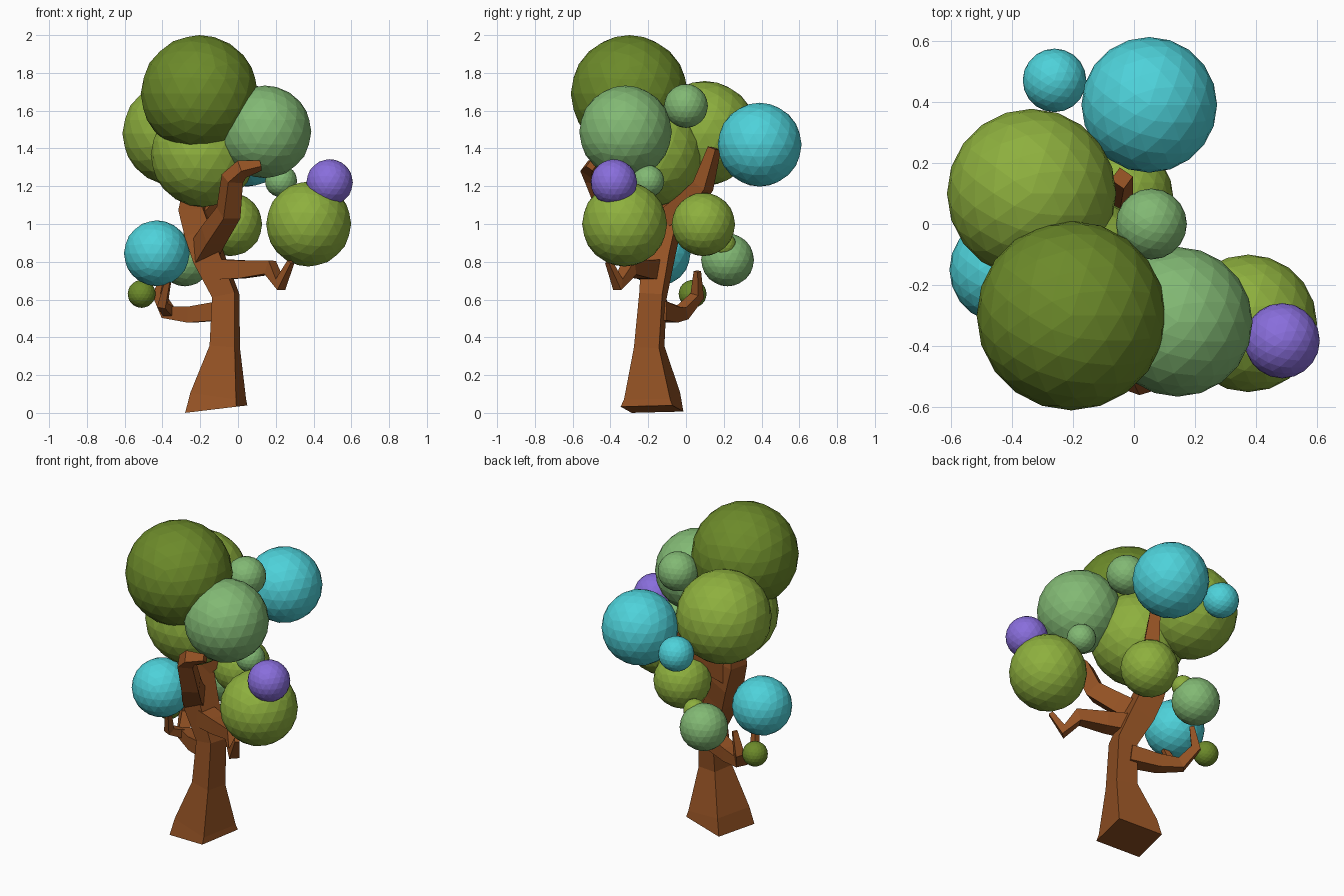
import bpy, bmesh, math
from mathutils import Vector, Matrix

if "Cube" in bpy.data.objects:
    bpy.data.objects.remove(bpy.data.objects["Cube"])


def material(name, r, g, b):
    m = bpy.data.materials.new(name)
    lin = [((c / 255 + 0.055) / 1.055) ** 2.4 for c in (r, g, b)]
    m.diffuse_color = (*lin, 1)
    m.use_nodes = True
    m.node_tree.nodes["Principled BSDF"].inputs["Base Color"].default_value = m.diffuse_color
    return m


DARK = material("dark olive", 108, 138, 42)
LIGHT = material("light olive", 142, 176, 62)
SAGE = material("sage green", 130, 185, 116)
CYAN = material("cyan", 78, 210, 218)
PURPLE = material("purple", 137, 110, 220)
BARK = material("bark brown", 148, 82, 36)


def finish(bm, name, mat):
    bmesh.ops.recalc_face_normals(bm, faces=bm.faces[:])
    me = bpy.data.meshes.new(name)
    bm.to_mesh(me)
    bm.free()
    me.materials.append(mat)
    ob = bpy.data.objects.new(name, me)
    bpy.context.collection.objects.link(ob)
    return ob


def foliage(name, mat, x, y, z, r):
    bm = bmesh.new()
    bmesh.ops.create_icosphere(bm, subdivisions=3, radius=r,
                               matrix=Matrix.Translation((x, y, z)))
    finish(bm, name, mat)


def limb(name, pts, twist=-12, base_tilt=None):
    """Four-sided tapered tube; each point is x, y, z, half width."""
    bm = bmesh.new()
    P = [Vector(p[:3]) for p in pts]
    last = len(P) - 1
    side, rings = None, []
    for i, p in enumerate(P):
        t = (P[min(i + 1, last)] - P[max(i - 1, 0)]).normalized()
        if side is None:
            side = Vector((0, 0, 1)).cross(t) if abs(t.z) < 0.8 else \
                Vector((math.cos(math.radians(twist)), math.sin(math.radians(twist)), 0))
        side = (side - t * side.dot(t)).normalized()
        other = t.cross(side)
        h = pts[i][3]
        ring = [p + side * h * a + other * h * b
                for a, b in ((1, 1), (-1, 1), (-1, -1), (1, -1))]
        if i == 0 and base_tilt:
            for v in ring:
                v.z = max(0, p.z + base_tilt * (v.x - p.x))
        rings.append([bm.verts.new(v) for v in ring])
    for a, b in zip(rings, rings[1:]):
        for k in range(4):
            bm.faces.new((a[k], a[(k + 1) % 4], b[(k + 1) % 4], b[k]))
    bm.faces.new(rings[0])
    bm.faces.new(rings[-1])
    finish(bm, name, BARK)


# Trunk
limb("trunk", [(-.115, -.18, .02, .14), (-.105, -.18, .09, .125), (-.07, -.195, .35, .068),
               (-.065, -.175, .62, .062), (-.155, -.15, .82, .074), (-.2, -.12, .95, .072),
               (-.24, -.11, 1.08, .066), (-.22, -.13, 1.25, .05)], base_tilt=.12)
# Branches
limb("front_branch", [(-.19, -.15, .84, .06), (-.13, -.27, .94, .056), (-.05, -.4, 1.06, .05),
                      (-.03, -.48, 1.24, .044), (.02, -.51, 1.29, .036), (.12, -.5, 1.31, .02)])
limb("back_branch", [(-.22, -.12, 1.0, .055), (-.13, 0, 1.1, .05), (-.06, .09, 1.2, .042),
                     (-.04, .15, 1.4, .026)])
limb("right_branch", [(-.13, -.17, .76, .055), (.02, -.23, .76, .048), (.17, -.3, .77, .038),
                      (.225, -.36, .68, .03), (.28, -.41, .8, .014)])
limb("left_branch", [(-.09, -.15, .54, .05), (-.25, -.08, .52, .042), (-.37, -.02, .53, .034),
                     (-.415, .06, .62, .027), (-.385, .06, .75, .014)])
limb("left_twig", [(-.36, -.03, .53, .028), (-.4, -.12, .57, .023), (-.37, -.17, .7, .014)])

# Foliage balls
for name, mat, *ball in (
    ("crown_top", DARK, -.205, -.3, 1.69, .31),
    ("crown_back_left", LIGHT, -.335, .1, 1.48, .277),
    ("crown_middle", LIGHT, -.185, -.185, 1.367, .277),
    ("crown_right", SAGE, .143, -.32, 1.488, .245),
    ("crown_small", SAGE, .057, 0, 1.625, .116),
    ("crown_back_cyan", CYAN, .05, .39, 1.42, .222),
    ("crown_back_cyan_small", CYAN, -.26, .47, 1.365, .104),
    ("right_ball", LIGHT, .374, -.325, 1.0, .225),
    ("right_purple_ball", PURPLE, .485, -.382, 1.22, .123),
    ("middle_ball", LIGHT, -.04, .092, .998, .168),
    ("small_sage_ball", SAGE, .228, -.2, 1.227, .085),
    ("left_cyan_ball", CYAN, -.43, -.15, .845, .174),
    ("back_sage_ball", SAGE, -.28, .22, .81, .14),
    ("back_olive_ball", LIGHT, -.2, .2, .89, .065),
    ("left_olive_ball", DARK, -.51, .035, .63, .074),
):
    foliage(name, mat, *ball)
